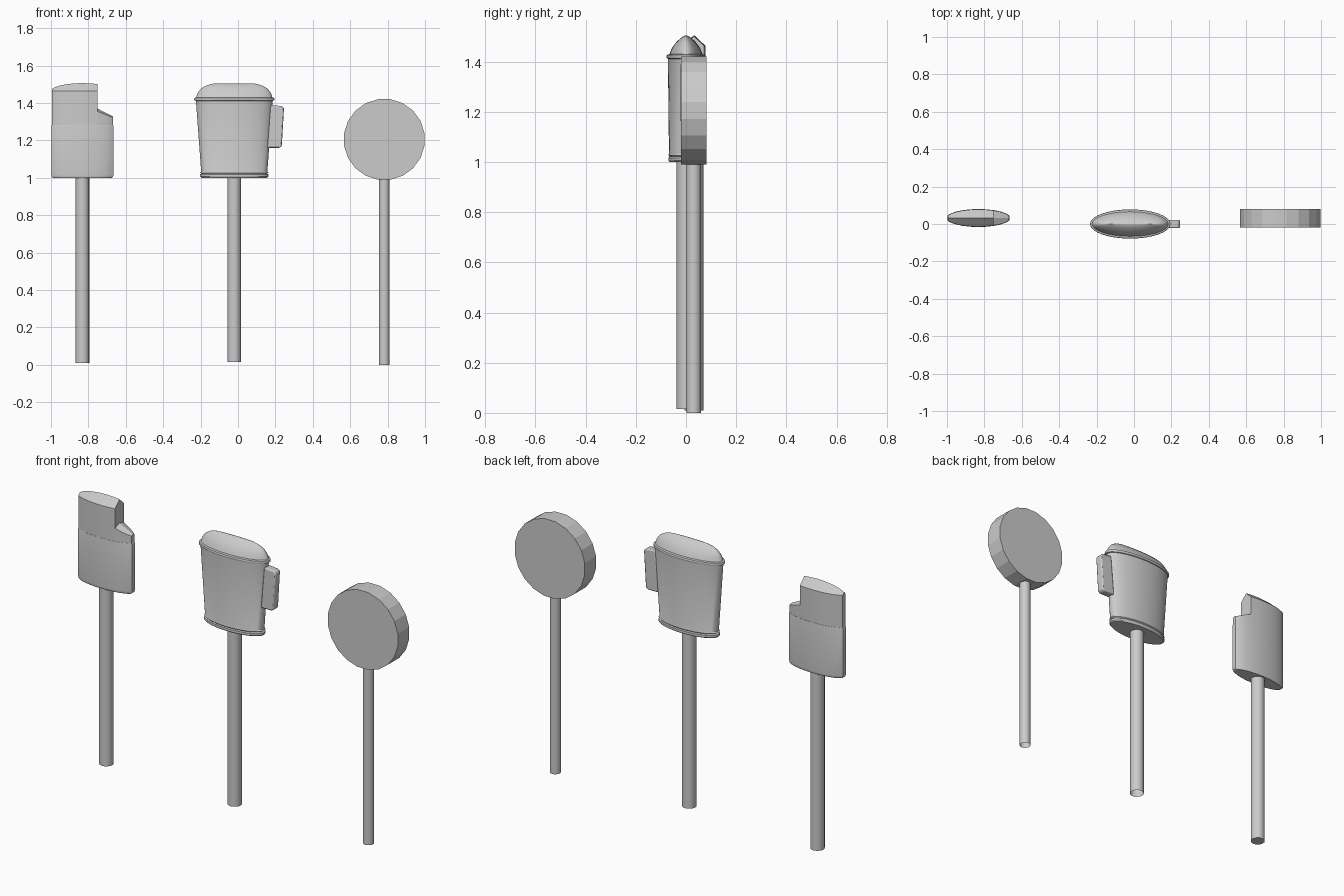
import bpy, bmesh, math
from mathutils import Matrix

if "Cube" in bpy.data.objects:
    bpy.data.objects.remove(bpy.data.objects["Cube"])


def finish(bm, name, angle=30):
    bmesh.ops.recalc_face_normals(bm, faces=bm.faces)
    me = bpy.data.meshes.new(name)
    bm.to_mesh(me)
    bm.free()
    ob = bpy.data.objects.new(name, me)
    bpy.context.collection.objects.link(ob)
    bpy.ops.object.select_all(action='DESELECT')
    ob.select_set(True)
    bpy.context.view_layer.objects.active = ob
    bpy.ops.object.shade_smooth_by_angle(angle=math.radians(angle))
    return ob


def loft(name, rings, angle=30):
    """Skin closed rings of equal length and cap both ends."""
    bm = bmesh.new()
    rows = [[bm.verts.new(p) for p in r] for r in rings]
    n = len(rows[0])
    for a, b in zip(rows, rows[1:]):
        for i in range(n):
            j = (i + 1) % n
            bm.faces.new((a[i], a[j], b[j], b[i]))
    bm.faces.new(rows[0])
    bm.faces.new(rows[-1])
    bmesh.ops.dissolve_degenerate(bm, dist=1e-6, edges=bm.edges)
    return finish(bm, name, angle)


def stick(name, x, y, r, z0, z1, closed=False):
    bm = bmesh.new()
    bmesh.ops.create_cone(bm, cap_ends=closed, segments=16, radius1=r, radius2=r,
                          depth=z1 - z0, matrix=Matrix.Translation((x, y, (z0 + z1) / 2)))
    finish(bm, name)


# Round sign: 20-sided disc on a thin stick
bm = bmesh.new()
turn = Matrix.Rotation(math.pi / 2, 4, 'X') @ Matrix.Rotation(math.pi / 20, 4, 'Z')
bmesh.ops.create_cone(bm, cap_ends=True, segments=20, radius1=0.2177, radius2=0.2177,
                      depth=0.10, matrix=Matrix.Translation((0.782, 0.031, 1.205)) @ turn)
finish(bm, "sign_disc", 15)
stick("sign_stick", 0.782, 0.031, 0.029, 0.0, 1.0)

# Flattened cup: base ring, tapered wall, rim and ridged lid
CX = -0.02


def oval(ax, ay, z, n=40):
    return [(CX + ax * math.cos(2 * math.pi * i / n), ay * math.sin(2 * math.pi * i / n), z)
            for i in range(n)]


loft("cup_body", [oval(*p) for p in (
    (0.176, 0.066, 1.0), (0.182, 0.070, 1.006), (0.182, 0.070, 1.017), (0.175, 0.066, 1.022),
    (0.182, 0.070, 1.027), (0.177, 0.068, 1.034), (0.205, 0.072, 1.412))])
loft("cup_rim", [oval(*p) for p in (
    (0.204, 0.070, 1.411), (0.213, 0.076, 1.413), (0.215, 0.078, 1.420),
    (0.213, 0.076, 1.427), (0.203, 0.066, 1.430))])
loft("cup_lid", [oval(*p) for p in (
    (0.205, 0.067, 1.427), (0.195, 0.056, 1.455), (0.177, 0.039, 1.478),
    (0.15, 0.023, 1.493), (0.12, 0.010, 1.502), (0.10, 0.001, 1.505))], 40)
stick("cup_stick", CX, 0.0, 0.037, 0.015, 1.01)

# Cup handle: slanted plate with softened edges
prof = [(0.155, 1.16), (0.222, 1.16), (0.234, 1.17), (0.246, 1.372), (0.236, 1.383), (0.175, 1.39)]
handle = loft("cup_handle", [[(x, y, z) for x, z in prof] for y in (-0.022, 0.022)])
bev = handle.modifiers.new("soft", 'BEVEL')
bev.width, bev.segments = 0.006, 2

# Lighter: lens-shaped lower shell and stepped, ridged upper part
LX, LY = -0.832, 0.032


def half(dx):
    return max(0.012, 0.048 * math.sqrt(max(0, 1 - (dx / 0.172) ** 2)))


xs = [-0.166, -0.155, -0.125, -0.085, -0.04, 0.0, 0.04, 0.082, 0.12, 0.15, 0.166]


def lens(k, z):
    low = [(LX + x * k, LY - half(x) * k, z) for x in xs]
    return low + [(LX + x * k, LY + half(x) * k, z) for x in reversed(xs)]


loft("lighter_shell", [lens(k, z) for k, z in (
    (0.95, 1.0), (0.985, 1.004), (1.0, 1.015), (1.0, 1.277), (0.985, 1.282))])


def upper(x, edge, ridge):
    h = half(x) * 0.96
    X = LX + x * 0.985
    return [(X, LY - h, 1.26), (X, LY - h, edge), (X, LY, ridge), (X, LY + h, edge), (X, LY + h, 1.26)]


rings = []
for x in xs[:8]:
    rings.append(upper(x, 1.463, 1.463 + 0.9 * half(x)))
for x in xs[7:]:
    t = (x - 0.082) / 0.084
    rings.append(upper(x, 1.355 - 0.032 * t, 1.37 - 0.042 * t))
loft("lighter_top", rings)
stick("lighter_stick", LX, LY, 0.037, 0.01, 1.01, True)
